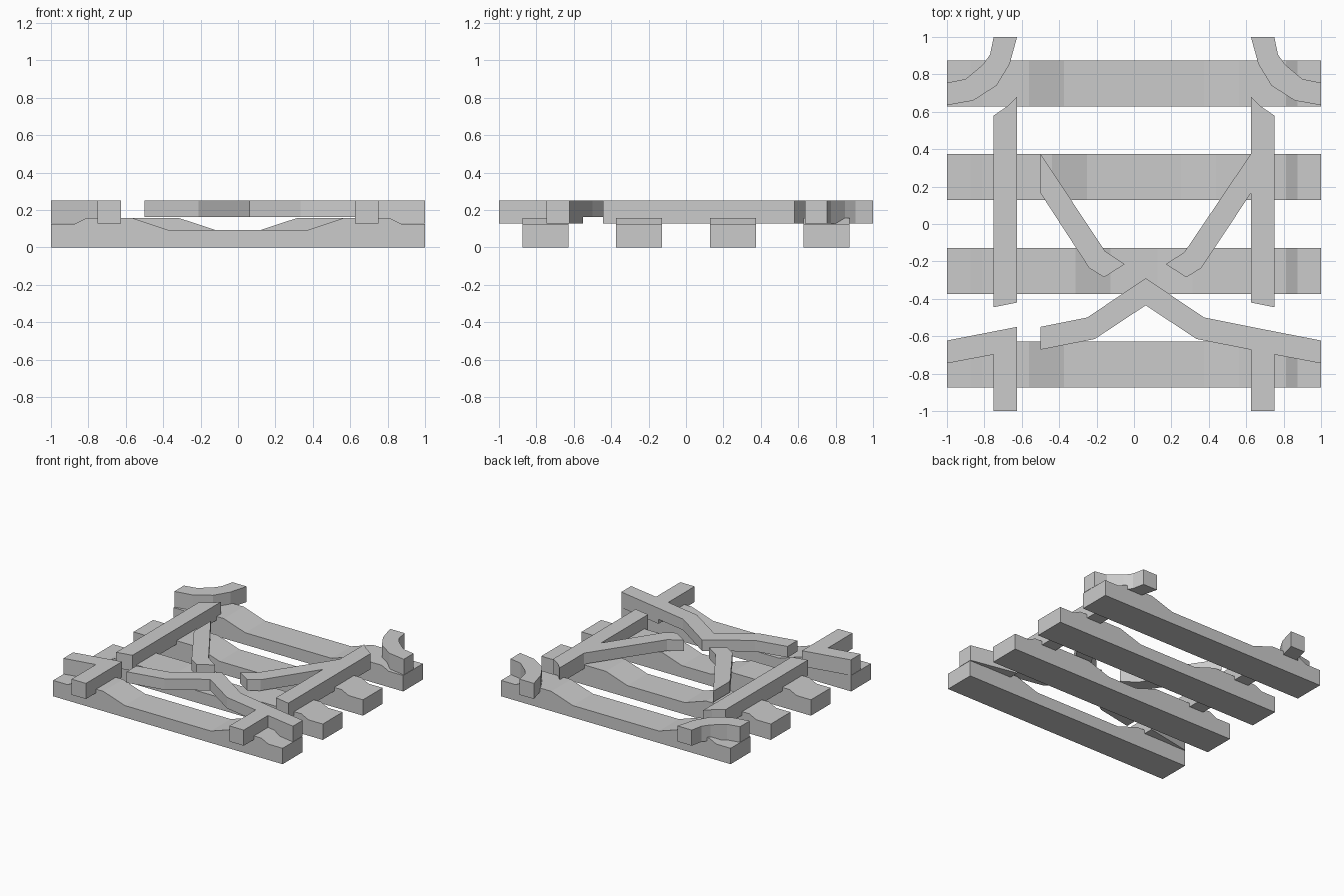
import bpy, bmesh

if "Cube" in bpy.data.objects:
    bpy.data.objects.remove(bpy.data.objects["Cube"])


def extrude_outline(name, points, offset):
    """Solid made by extruding a closed outline of 3D points along offset."""
    bm = bmesh.new()
    face = bm.faces.new([bm.verts.new(p) for p in points])
    new = bmesh.ops.extrude_face_region(bm, geom=[face])["geom"]
    verts = [v for v in new if isinstance(v, bmesh.types.BMVert)]
    bmesh.ops.translate(bm, verts=verts, vec=offset)
    bmesh.ops.recalc_face_normals(bm, faces=bm.faces[:])
    mesh = bpy.data.meshes.new(name)
    bm.to_mesh(mesh)
    bm.free()
    obj = bpy.data.objects.new(name, mesh)
    bpy.context.collection.objects.link(obj)
    return obj


def rail(name, plan, z0, z1=0.25):
    return extrude_outline(name, [(x, y, z0) for x, y in plan], (0, 0, z1 - z0))


def mirror_pair(name, plan, z0):
    rail(name + "_right", plan, z0)
    rail(name + "_left", [(-x, y) for x, y in plan], z0)


# Sleepers: worn dip in the middle, varying in width
for i, (y, dip) in enumerate([(-0.75, 0.375), (-0.25, 0.125), (0.25, 0.25), (0.75, 0.375)]):
    half = [(dip, 0.094), (dip + 0.1875, 0.156), (0.8125, 0.156), (0.875, 0.125), (1, 0.125), (1, 0)]
    profile = half + [(-x, z) for x, z in reversed(half)]
    extrude_outline(f"sleeper_{i + 1}", [(x, y - 0.123, z) for x, z in profile], (0, 0.246, 0))

# Straight side rails with slanted ends
mirror_pair("side_rail", [(0.625, -0.42), (0.75, -0.445), (0.75, 0.58), (0.67, 0.635), (0.625, 0.68)], 0.127)

# Front rail stubs with a branch running to the side
mirror_pair("front_branch_rail", [(0.625, -1), (0.75, -1), (0.75, -0.698), (1, -0.745),
                                  (1, -0.623), (0.625, -0.55)], 0.127)

# Curved rails in the back corners
mirror_pair("back_corner_rail", [(0.625, 1), (0.665, 0.855), (0.735, 0.74), (0.86, 0.66), (1, 0.635),
                                 (1, 0.755), (0.9, 0.775), (0.81, 0.85), (0.77, 0.905), (0.75, 1)], 0.127)

# Raised diagonal rails in the middle
rail("diagonal_rail_right", [(0.625, 0.375), (0.27, -0.15), (0.17, -0.215), (0.28, -0.285),
                             (0.36, -0.235), (0.625, 0.165)], 0.163)
rail("diagonal_rail_left", [(-0.5, 0.375), (-0.155, -0.145), (-0.05, -0.215), (-0.16, -0.285),
                            (-0.24, -0.235), (-0.5, 0.165)], 0.163)

# Raised chevron rail crossing the front
rail("crossing_rail", [(0.625, -0.55), (0.375, -0.5), (0.0625, -0.29), (-0.25, -0.5), (-0.5, -0.55),
                       (-0.5, -0.672), (-0.21, -0.615), (0.0625, -0.435), (0.335, -0.615),
                       (0.625, -0.672)], 0.163)
